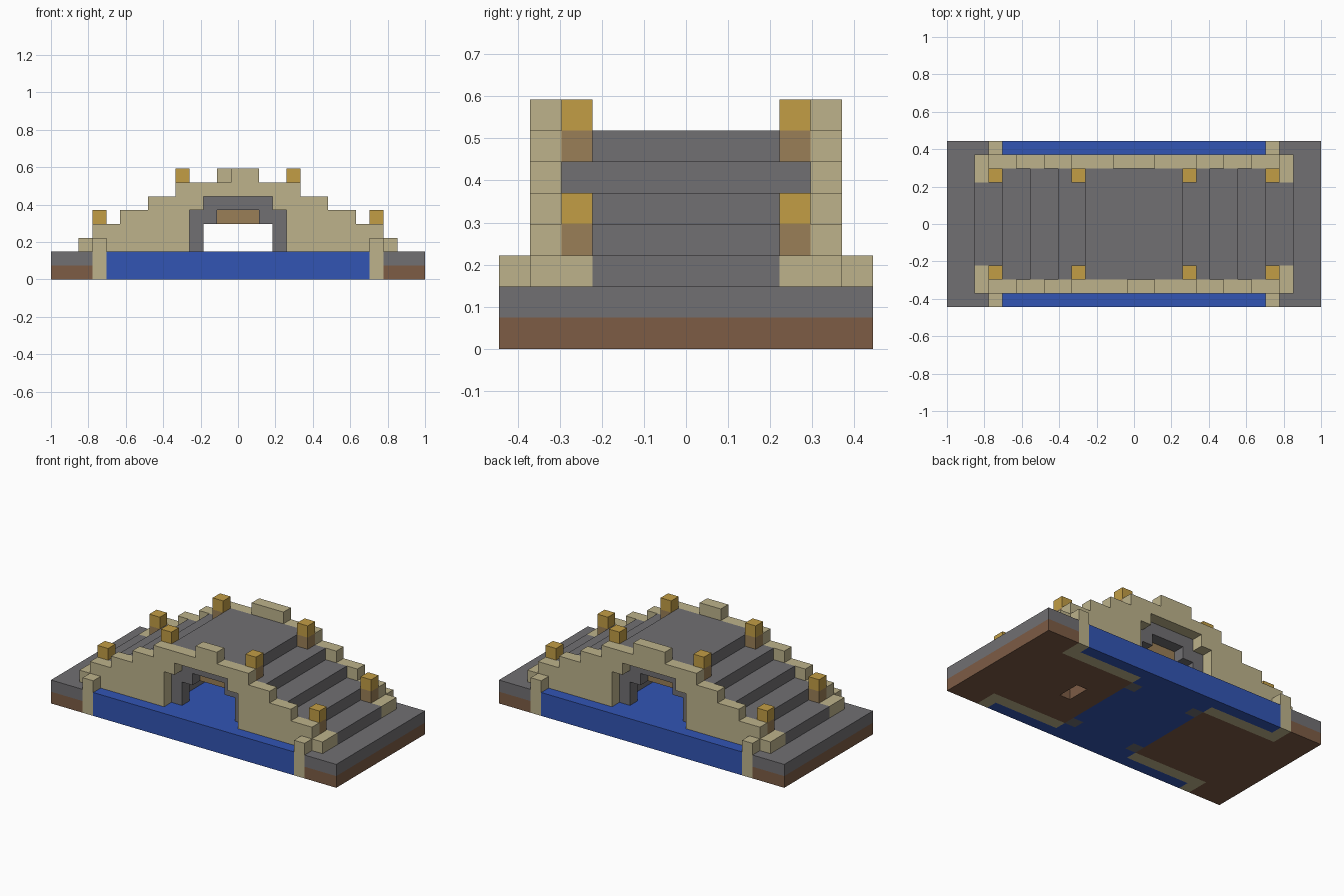
import bpy, bmesh
from mathutils import Vector

U = 2 / 27  # edge of one building block

cube = bpy.data.objects.get("Cube")
if cube:
    bpy.data.objects.remove(cube, do_unlink=True)


def material(name, rgb):
    m = bpy.data.materials.new(name)
    m.use_nodes = True
    m.diffuse_color = (*rgb, 1)
    bsdf = next(n for n in m.node_tree.nodes if n.type == 'BSDF_PRINCIPLED')
    bsdf.inputs["Base Color"].default_value = (*rgb, 1)
    return m


STONE = material("sandstone", (.51, .45, .26))
GREY = material("grey_paving", (.165, .16, .17))
BLUE = material("water_blue", (.032, .09, .456))
GOLD = material("lamp_gold", (.54, .34, .06))
EARTH = material("earth_brown", (.205, .107, .06))
WOOD = material("tan_wood", (.323, .212, .095))


def prism(name, outline, axis, lo, hi, mat):
    """Extrude a block-unit outline along y (xz outline) or z (xy outline)."""
    bm = bmesh.new()

    def place(a, b, t):
        return Vector((a, t, b) if axis == 'y' else (a, b, t)) * U
    face = bm.faces.new([bm.verts.new(place(a, b, lo)) for a, b in outline])
    ext = bmesh.ops.extrude_face_region(bm, geom=[face])
    shift = place(0, 0, hi - lo)
    bmesh.ops.translate(bm, vec=shift, verts=[g for g in ext["geom"] if isinstance(g, bmesh.types.BMVert)])
    bmesh.ops.recalc_face_normals(bm, faces=bm.faces)
    mesh = bpy.data.meshes.new(name)
    bm.to_mesh(mesh)
    bm.free()
    mesh.materials.append(mat)
    ob = bpy.data.objects.new(name, mesh)
    bpy.context.collection.objects.link(ob)
    return ob


def box(name, x, y, z, mat):
    return prism(name, [(x[0], y[0]), (x[1], y[0]), (x[1], y[1]), (x[0], y[1])], 'z', *z, mat)


def span(sign, a, b):
    return tuple(sorted((sign * a, sign * b)))


def mirror_x(half):
    return half + [(-a, b) for a, b in reversed(half)]


def mirror_y(half):
    return half + [(a, -b) for a, b in reversed(half)]


# Water filling the channel and the strips along both walls
quarter = [(9.5, 6), (9.5, 5), (3.5, 5), (3.5, 4), (2.5, 4), (2.5, 3), (3.5, 3)]
prism("water", mirror_x(mirror_y(quarter)), 'z', 0, 2, BLUE)

# Stepped bridge deck
deck = [(3.5, 5), (3.5, 2), (10.5, 2), (10.5, 3), (9.5, 3), (9.5, 4), (7.5, 4),
        (7.5, 5), (5.5, 5), (5.5, 6), (3.5, 6), (3.5, 7)]
prism("deck", mirror_x(deck), 'y', -4, 4, GREY)
box("arch_beam", (-1.5, 1.5), (-3, 3), (4, 5), WOOD)

# Parapet walls with arch openings
wall = [(2.5, 6), (2.5, 5), (3.5, 5), (3.5, 0), (10.5, 0), (10.5, 4), (8.5, 4),
        (8.5, 5), (6.5, 5), (6.5, 6), (4.5, 6), (4.5, 7)]
for side, s in (("front", -1), ("back", 1)):
    prism(side + "_wall", mirror_x(wall), 'y', *span(s, 4, 5), STONE)
    box(side + "_crown", (-0.5 if s < 0 else -1.5, 1.5), span(s, 4, 5), (7, 8), STONE)

bank_outline = [(3.5, 4), (10.5, 4), (10.5, 6), (13.5, 6)]
pier_outline = [(2.5, 0), (3.5, 0), (3.5, 5), (1.5, 5), (1.5, 4), (2.5, 4)]
for end, e in (("left", 1), ("right", -1)):
    # Banks: earth below, paving above
    outline = [(e * a, b) for a, b in mirror_y(bank_outline)]
    earth = prism(end + "_bank_earth", outline, 'z', 0, 1, EARTH)
    prism(end + "_bank_paving", outline, 'z', 1, 2, GREY)
    box(end + "_end_step", span(e, 10.5, 11.5), (-3, 3), (2, 3), GREY)
    if e > 0:
        # Small hollow under the left bank
        cutter = box("hollow_cutter", (5.5, 6.5), (-1, 1), (-1, 0.9), EARTH)
        cutter.hide_render = True
        mod = earth.modifiers.new("hollow", 'BOOLEAN')
        mod.operation = 'DIFFERENCE'
        mod.object = cutter
        bpy.context.view_layer.objects.active = earth
        bpy.ops.object.modifier_apply(modifier=mod.name)
        bpy.data.objects.remove(cutter, do_unlink=True)

    for side, s in (("front", -1), ("back", 1)):
        tag = f"{side}_{end}_"
        # Arch pier, corner post and wall end block
        prism(tag + "pier", [(e * a, b) for a, b in pier_outline], 'y', *span(s, 3, 4), GREY)
        box(tag + "post", span(e, 9.5, 10.5), span(s, 5, 6), (0, 3), STONE)
        box(tag + "end_block", span(e, 10.5, 11.5), span(s, 3, 5), (2, 3), STONE)
        # Lamps on wooden bases
        for spot, x, z in (("upper", 3.5, 6), ("lower", 9.5, 3)):
            where = span(e, x, x + 1), span(s, 3, 4)
            box(tag + spot + "_lamp_base", *where, (z, z + 1), WOOD)
            box(tag + spot + "_lamp", *where, (z + 1, z + 2), GOLD)
